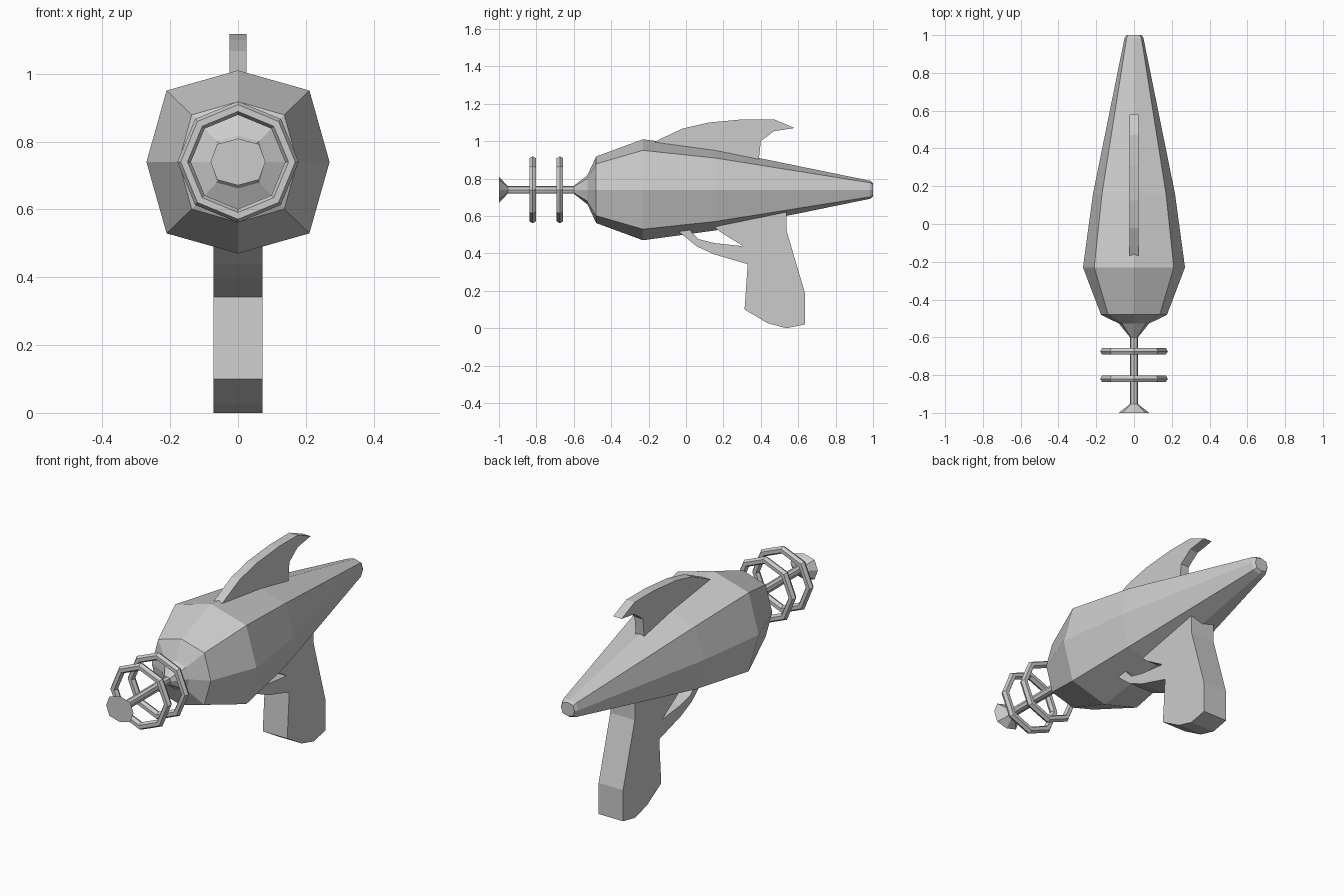
import bpy, bmesh
from math import pi

if "Cube" in bpy.data.objects:
    bpy.data.objects.remove(bpy.data.objects["Cube"])

AXIS_Z = 0.74


def finish(name, bm):
    bmesh.ops.recalc_face_normals(bm, faces=bm.faces)
    mesh = bpy.data.meshes.new(name)
    bm.to_mesh(mesh)
    bm.free()
    obj = bpy.data.objects.new(name, mesh)
    bpy.context.collection.objects.link(obj)
    return obj


def eight_sided(name, stations, diag=0.78):
    """Loft octagons along y; each station is (y, half width, half height)."""
    corners = [(1, 0), (diag, diag), (0, 1), (-diag, diag),
               (-1, 0), (-diag, -diag), (0, -1), (diag, -diag)]
    bm = bmesh.new()
    loops = [[bm.verts.new((cx * rx, y, AXIS_Z + cz * rz)) for cx, cz in corners]
             for y, rx, rz in stations]
    for a, b in zip(loops, loops[1:]):
        for i in range(8):
            j = (i + 1) % 8
            bm.faces.new((a[i], a[j], b[j], b[i]))
    bm.faces.new(loops[0])
    bm.faces.new(loops[-1])
    return finish(name, bm)


def plate(name, profile, half_width):
    """Extrude a (y, z) side profile across x."""
    bm = bmesh.new()
    face = bm.faces.new([bm.verts.new((-half_width, y, z)) for y, z in profile])
    new = bmesh.ops.extrude_face_region(bm, geom=[face])["geom"]
    bmesh.ops.translate(bm, vec=(2 * half_width, 0, 0),
                        verts=[v for v in new if isinstance(v, bmesh.types.BMVert)])
    return finish(name, bm)


# Main body with stepped nose and tapered tail
eight_sided("body", [(-0.60, 0.021, 0.021), (-0.527, 0.08, 0.078),
                     (-0.48, 0.175, 0.178), (-0.23, 0.27, 0.27),
                     (0.16, 0.217, 0.217), (0.985, 0.05, 0.048),
                     (1.0, 0.04, 0.036)])

# Thin barrel with flared muzzle
eight_sided("barrel", [(-1.0, 0.081, 0.069), (-0.953, 0.021, 0.021),
                       (-0.58, 0.021, 0.021)], 0.76)

# Two rings around the barrel
for i, y in enumerate((-0.82, -0.674)):
    bpy.ops.mesh.primitive_torus_add(
        location=(0, y, AXIS_Z), rotation=(pi / 2, 0, 0),
        major_segments=8, minor_segments=6, major_radius=0.159, minor_radius=0.02)
    bpy.context.object.name = f"barrel_ring_{i + 1}"

# Swept top fin
plate("top_fin", [(-0.17, 0.995), (-0.15, 1.005), (-0.02, 1.067), (0.125, 1.10),
                  (0.31, 1.117), (0.47, 1.117), (0.58, 1.07), (0.47, 1.053),
                  (0.40, 1.0), (0.385, 0.86), (-0.10, 0.95)], 0.025)

# Grip with curved trigger in one piece
plate("grip_and_trigger", [
    (0.537, 0.66), (0.537, 0.524), (0.636, 0.187), (0.636, 0.02), (0.537, 0.0),
    (0.436, 0.027), (0.313, 0.10), (0.33, 0.342), (0.147, 0.396), (0.056, 0.438),
    (-0.035, 0.513), (-0.05, 0.535), (0.015, 0.535), (0.03, 0.513), (0.067, 0.476),
    (0.152, 0.455), (0.307, 0.438), (0.19, 0.51), (0.158, 0.535), (0.158, 0.60)], 0.0725)
